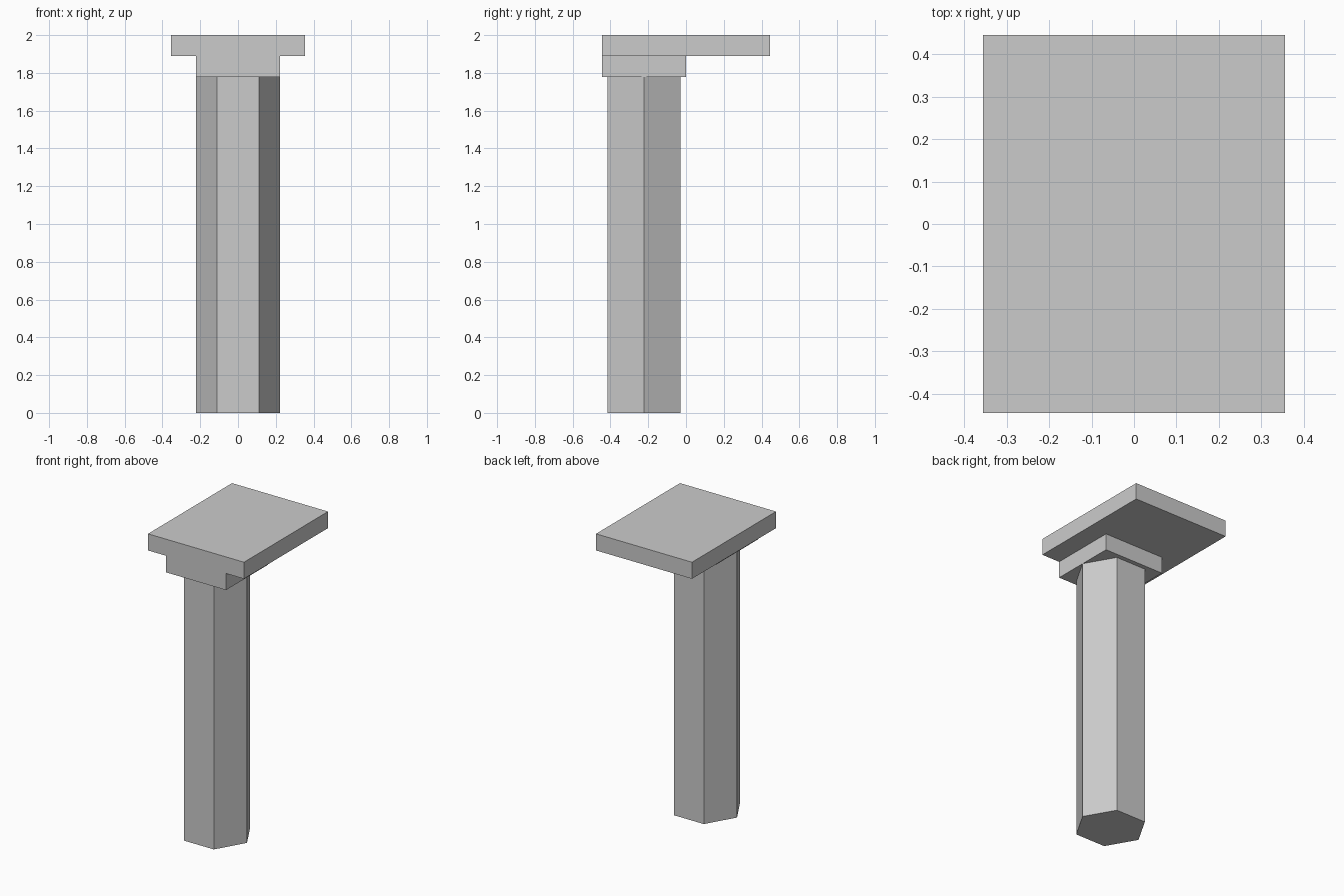
import bpy
import math

old = bpy.data.objects.get("Cube")
if old:
    bpy.data.objects.remove(old, do_unlink=True)

# Single light grey material
GREY = (0.6, 0.6, 0.6, 1.0)
grey = bpy.data.materials.new("light_grey")
grey.use_nodes = True
grey.diffuse_color = GREY
grey.node_tree.nodes["Principled BSDF"].inputs["Base Color"].default_value = GREY

UNIT = 2 / 9           # shaft radius, which the other sizes follow
SHAFT_TOP = 8 * UNIT
BLOCK_TOP = 8.5 * UNIT
SLAB_TOP = 9 * UNIT


def finish(name):
    obj = bpy.context.object
    obj.name = name
    bpy.ops.object.transform_apply(location=False, rotation=True, scale=True)
    obj.data.materials.append(grey)


def box(name, width, depth, y, bottom, top):
    bpy.ops.mesh.primitive_cube_add(size=1, location=(0, y, (bottom + top) / 2))
    bpy.context.object.scale = (width, depth, top - bottom)
    finish(name)


# Six-sided shaft with a flat facing the front
bpy.ops.mesh.primitive_cylinder_add(
    vertices=6, radius=UNIT, depth=SHAFT_TOP,
    location=(0, -UNIT, SHAFT_TOP / 2), rotation=(0, 0, math.radians(30)))
finish("shaft")

# Square block on the shaft, flush with the front of the slab
box("support_block", 2 * UNIT, 2 * UNIT, -UNIT, SHAFT_TOP, BLOCK_TOP)

# Overhanging top slab
box("top_slab", 3.2 * UNIT, 4 * UNIT, 0, BLOCK_TOP, SLAB_TOP)
